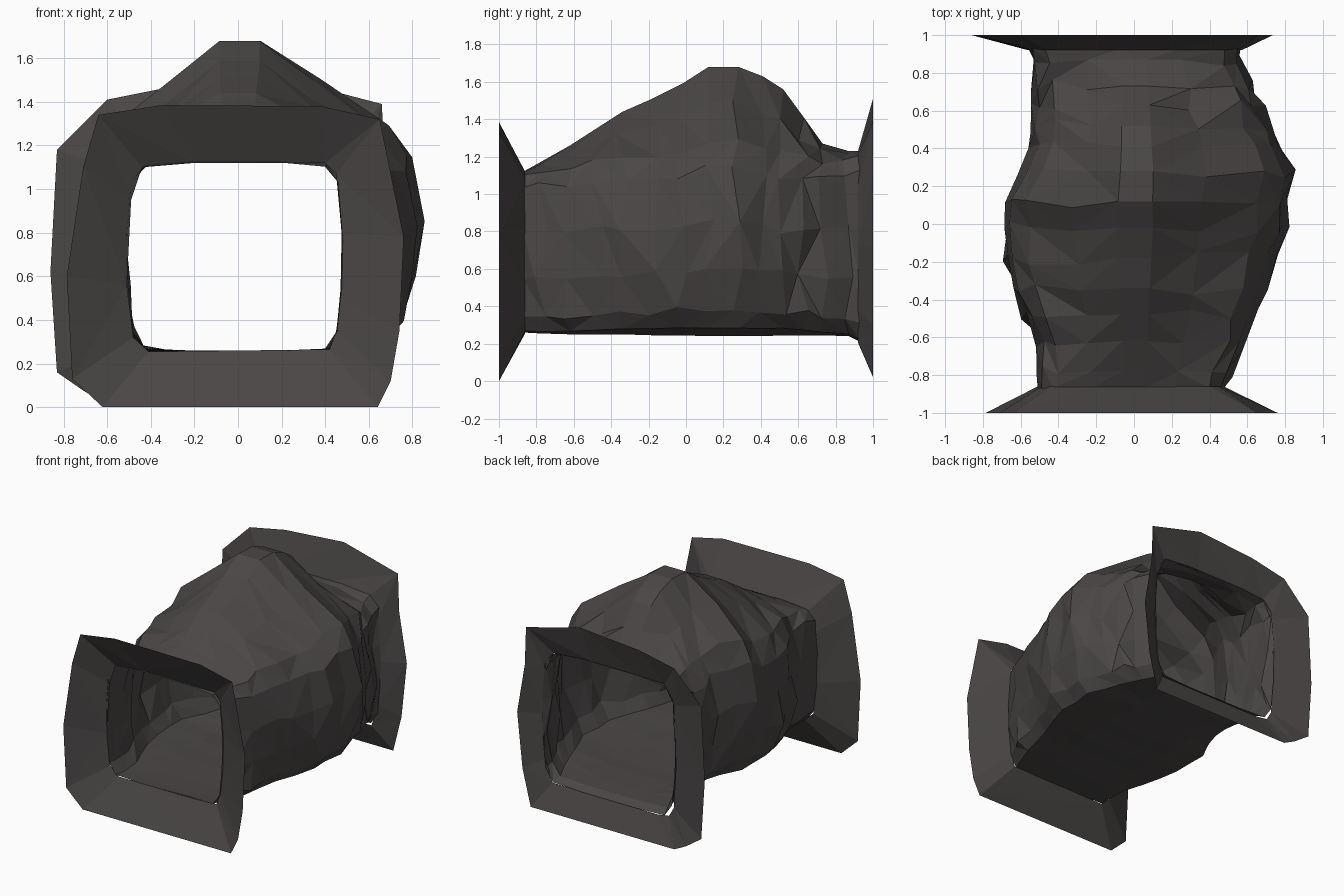
import bpy, bmesh, random

random.seed(7)

rock = bpy.data.materials.new("dark_rock")
rock.diffuse_color = (0.068, 0.062, 0.060, 1)

# Half cross-sections, normalised (u across, v up), bottom centre to top
BOX = [(.0, 0), (.42, 0), (.84, .01), (.95, .1), (.99, .33), (1, .62), (.96, .9), (.84, .98), (.45, 1), (.12, 1)]
DOME = [(.0, 0), (.42, 0), (.80, .03), (.90, .10), (.98, .25), (1, .42), (.94, .62), (.80, .73), (.44, .87), (.12, 1)]

# y, left x, right x, bottom z, top z, dome amount
SECTIONS = [
    (-.87, -.51, .475, .26, 1.12, 0), (-.78, -.50, .52, .255, 1.17, .1),
    (-.62, -.52, .60, .25, 1.26, .35), (-.48, -.59, .64, .25, 1.35, .55),
    (-.34, -.65, .69, .25, 1.44, .75), (-.18, -.69, .77, .245, 1.51, .9),
    (-.02, -.70, .83, .245, 1.59, 1), (.12, -.70, .82, .24, 1.68, 1),
    (.28, -.60, .85, .24, 1.68, 1), (.41, -.55, .78, .24, 1.63, 1),
    (.52, -.54, .73, .245, 1.56, .95), (.63, -.535, .68, .245, 1.41, .7),
    (.73, -.53, .63, .245, 1.27, .3), (.87, -.54, .55, .24, 1.23, .1),
    (.93, -.56, .57, .21, 1.23, 0),
]


def loft(name, rings):
    """Skin closed rings of equal length with flat triangles."""
    bm = bmesh.new()
    rows = [[bm.verts.new(p) for p in r] for r in rings]
    for a, b in zip(rows, rows[1:]):
        n = len(a)
        for i in range(n):
            j = (i + 1) % n
            q = [a[i], a[j], b[j], b[i]]
            if random.random() < .5:
                q = q[1:] + q[:1]
            bm.faces.new((q[0], q[1], q[2]))
            bm.faces.new((q[0], q[2], q[3]))
    bmesh.ops.recalc_face_normals(bm, faces=bm.faces[:])
    me = bpy.data.meshes.new(name)
    bm.to_mesh(me)
    bm.free()
    me.materials.append(rock)
    ob = bpy.data.objects.new(name, me)
    bpy.context.collection.objects.link(ob)
    return ob


def section_ring(y, left, right, z0, z1, dome, jitter):
    half = [(b[0] + (d[0] - b[0]) * dome, b[1] + (d[1] - b[1]) * dome) for b, d in zip(BOX, DOME)]
    full = half + [(-u, v) for u, v in reversed(half[1:])]
    ring = []
    for u, v in full:
        j = jitter if .05 < v < .97 else 0
        x = u * (right if u > 0 else -left) + random.uniform(-j, j)
        ring.append((x, y + random.uniform(-j, j) * 1.6, z0 + v * (z1 - z0) + random.uniform(-j, j)))
    return ring


# Rough rock tunnel
last = len(SECTIONS) - 1
loft("tunnel_body", [section_ring(*s, 0 if i in (0, last) else .022)
                     for i, s in enumerate(SECTIONS)])


def flange(name, y_out, outer, y_in, inner):
    loft(name, [[(x, y_out, z) for x, z in outer], [(x, y_in, z) for x, z in inner]])


# Flared mouth at the front
flange("front_flange", -1,
       [(-.62, 0), (.64, 0), (.70, .12), (.74, .35), (.76, .78), (.65, 1.32), (.38, 1.38),
        (-.35, 1.385), (-.64, 1.34), (-.71, 1.1), (-.785, .6), (-.76, .13)],
       -.86,
       [(-.41, .255), (.42, .265), (.45, .35), (.47, .5), (.475, .8), (.45, 1.07), (.4, 1.12),
        (-.2, 1.12), (-.44, 1.1), (-.49, .95), (-.51, .56), (-.48, .32)])

# Flared mouth at the back
flange("back_flange", 1,
       [(-.70, .07), (-.6, .02), (.62, .02), (.69, .3), (.735, .72), (.67, 1.1), (.66, 1.39),
        (.2, 1.51), (-.3, 1.47), (-.6, 1.41), (-.83, 1.18), (-.86, .62), (-.83, .16)],
       .92,
       [(-.50, .22), (-.4, .205), (.49, .21), (.55, .38), (.57, .72), (.55, 1.05), (.48, 1.21),
        (.15, 1.23), (-.25, 1.23), (-.46, 1.22), (-.54, 1.08), (-.56, .62), (-.54, .29)])
